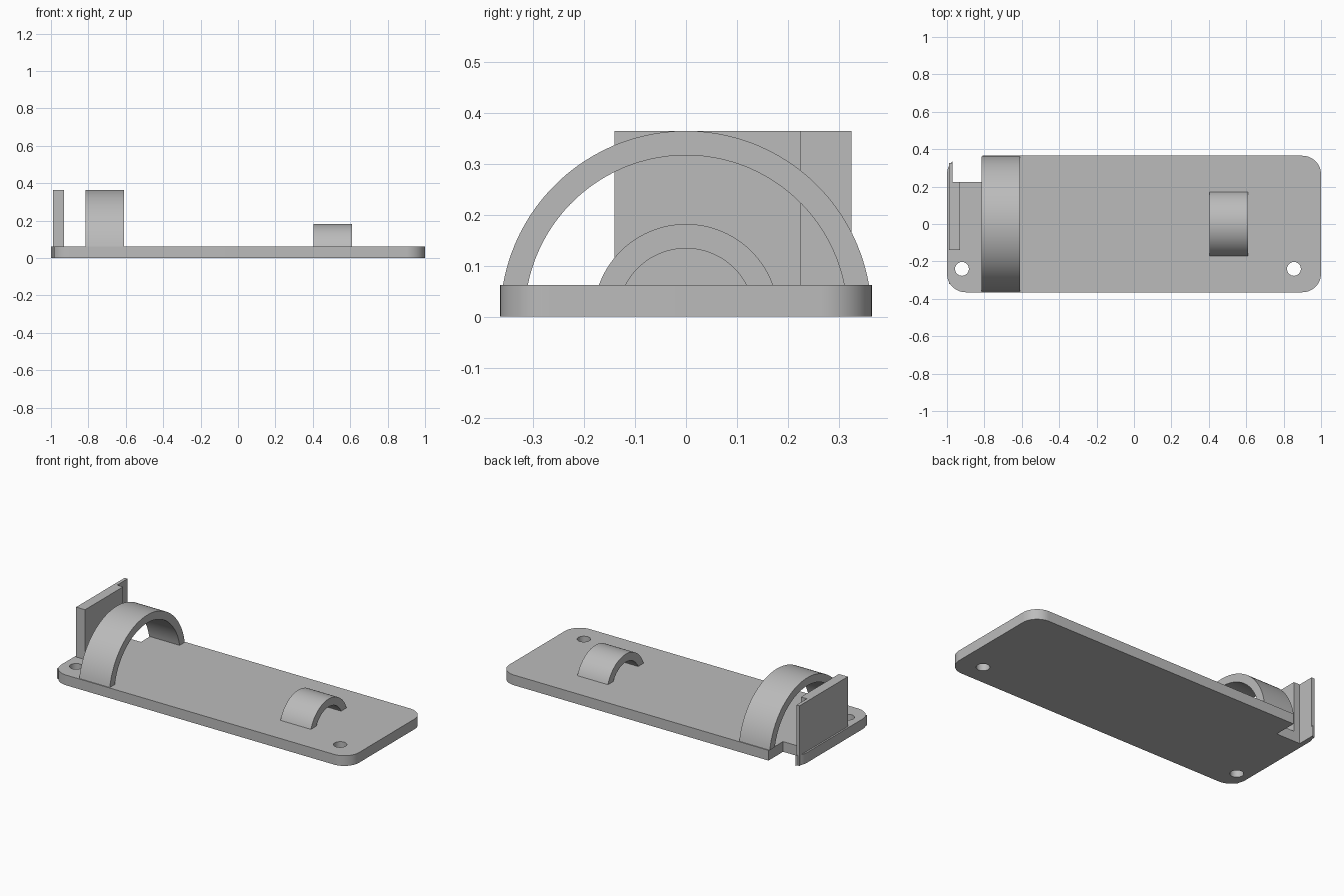
import bpy
from math import pi, cos, sin, asin

cube = bpy.data.objects.get("Cube")
if cube:
    bpy.data.objects.remove(cube, do_unlink=True)

grey = bpy.data.materials.new("plain grey")
grey.use_nodes = True
colour = (0.5, 0.5, 0.5, 1)
grey.diffuse_color = colour
grey.node_tree.nodes["Principled BSDF"].inputs["Base Color"].default_value = colour

HALF_W = 0.365
THICK = 0.062
RADIUS = 0.1


def arc(cx, cy, r, start, end, steps):
    return [(cx + r * cos(start + (end - start) * i / steps),
             cy + r * sin(start + (end - start) * i / steps)) for i in range(steps + 1)]


def extrude(name, outlines, depth, location, rotation=(0, 0, 0)):
    """Fill flat outlines (inner ones become holes) and extrude them, centred."""
    curve = bpy.data.curves.new(name, 'CURVE')
    curve.dimensions = '2D'
    curve.fill_mode = 'BOTH'
    curve.extrude = depth / 2
    for pts in outlines:
        spline = curve.splines.new('POLY')
        spline.points.add(len(pts) - 1)
        for p, (x, y) in zip(spline.points, pts):
            p.co = (x, y, 0, 1)
        spline.use_cyclic_u = True
    obj = bpy.data.objects.new(name, curve)
    bpy.context.collection.objects.link(obj)
    obj.location = location
    obj.rotation_euler = rotation
    bpy.ops.object.select_all(action='DESELECT')
    obj.select_set(True)
    bpy.context.view_layer.objects.active = obj
    bpy.ops.object.convert(target='MESH')
    obj = bpy.context.object
    obj.data.materials.clear()
    obj.data.materials.append(grey)
    bpy.ops.object.shade_smooth_by_angle(angle=0.5)
    return obj


# Base plate: rounded corners, slot beside the end panel, two screw holes
cx, cy = 1 - RADIUS, HALF_W - RADIUS
slot_left, slot_right, slot_y = -0.97, -0.81, 0.225
cut_angle = pi - asin((slot_left + cx) / -RADIUS) - pi / 2
cut_angle = pi / 2 + (pi / 2 - cut_angle) if cut_angle < pi / 2 else cut_angle
outline = (arc(-cx, -cy, RADIUS, pi, 1.5 * pi, 16)
           + arc(cx, -cy, RADIUS, -pi / 2, 0, 16)
           + arc(cx, cy, RADIUS, 0, pi / 2, 16)
           + [(slot_right, HALF_W), (slot_right, slot_y), (slot_left, slot_y)]
           + arc(-cx, cy, RADIUS, cut_angle, pi, 8))
holes = [arc(x, -0.24, 0.037, 0, 2 * pi * 31 / 32, 31) for x in (-0.92, 0.855)]
extrude("base_plate", [outline] + holes, THICK, (0, 0, THICK / 2))


# Arched straps: half rings trimmed at the top of the plate
def strap(name, x0, x1, outer, inner):
    a, b = asin(THICK / outer), asin(THICK / inner)
    ring = arc(0, 0, outer, a, pi - a, 48) + arc(0, 0, inner, pi - b, b, 48)
    extrude(name, [ring], x1 - x0, ((x0 + x1) / 2, 0, 0), (pi / 2, 0, pi / 2))


strap("large_strap", -0.815, -0.61, HALF_W, 0.317)
strap("small_strap", 0.405, 0.61, 0.182, 0.134)

# End panel with a thin flange along one side
panel = [(-0.99, -0.14), (-0.93, -0.14), (-0.93, slot_y),
         (slot_left, slot_y), (slot_left, 0.325), (-0.99, 0.325)]
extrude("end_panel", [panel], HALF_W, (0, 0, HALF_W / 2))

# Low strip along the end edge, its tip showing past the rounded corner
strip = [(-0.99, -0.322), (slot_left, -0.322), (slot_left, 0), (-0.99, 0)]
extrude("end_strip", [strip], THICK, (0, 0, THICK / 2))
